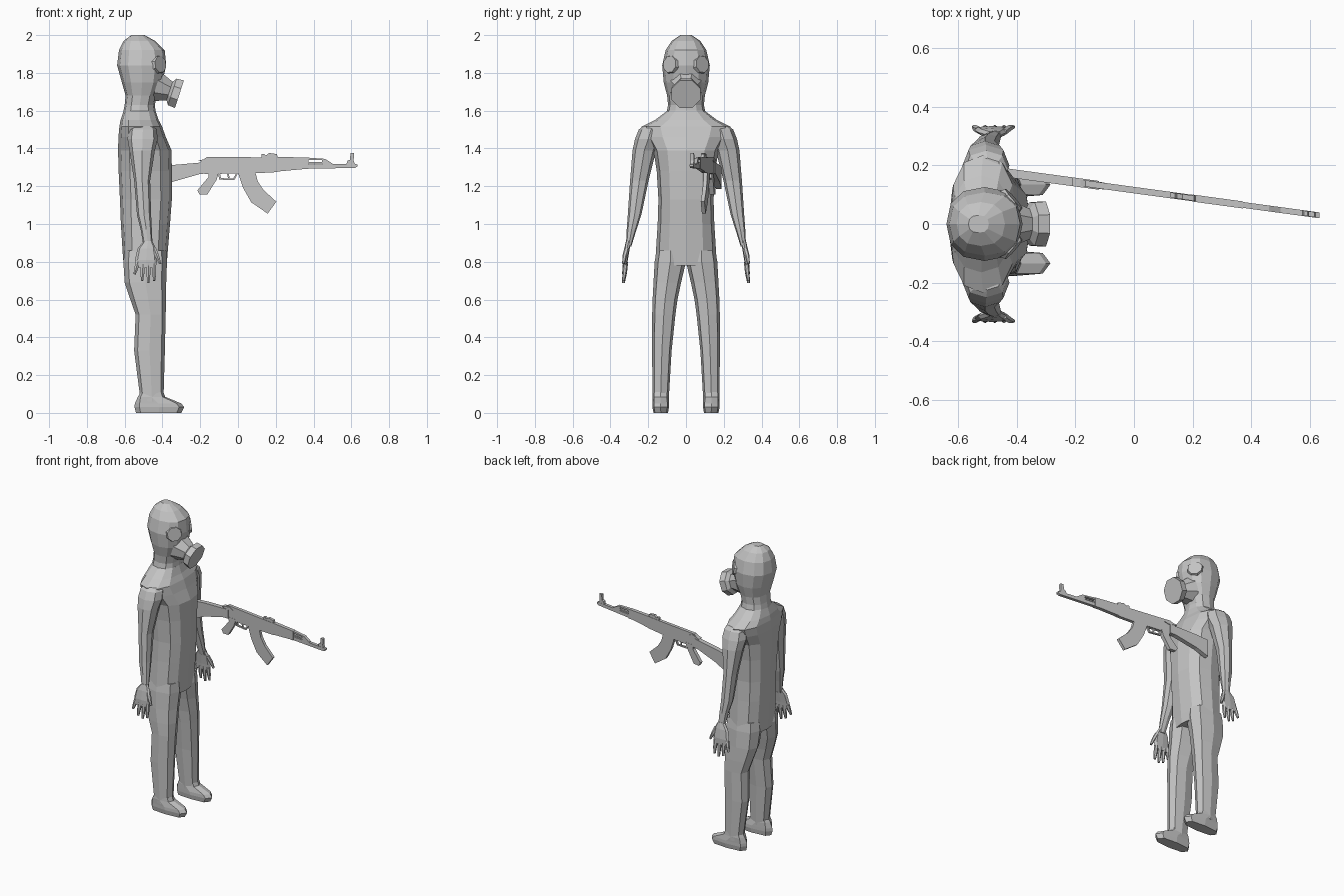
import bpy, bmesh, math
from mathutils import Vector

mat = bpy.data.materials.new("plain grey")
mat.diffuse_color = (0.55, 0.55, 0.55, 1)


def finish(name, bm):
    bmesh.ops.recalc_face_normals(bm, faces=bm.faces)
    me = bpy.data.meshes.new(name)
    bm.to_mesh(me)
    bm.free()
    me.materials.append(mat)
    ob = bpy.data.objects.new(name, me)
    bpy.context.collection.objects.link(ob)
    return ob


def skin(name, rings):
    """Join rings of points into one closed flat-faced body."""
    bm = bmesh.new()
    vs = [[bm.verts.new(p) for p in r] for r in rings]
    n = len(vs[0])
    for a, b in zip(vs, vs[1:]):
        for i in range(n):
            bm.faces.new((a[i], a[(i + 1) % n], b[(i + 1) % n], b[i]))
    bm.faces.new(vs[0])
    bm.faces.new(vs[-1])
    return finish(name, bm)


def oval(n, e):
    """Unit oval, squarer for smaller e."""
    out = []
    for i in range(n):
        a = 2 * math.pi * i / n
        c, s = math.cos(a), math.sin(a)
        out.append((math.copysign(abs(c) ** e, c), math.copysign(abs(s) ** e, s)))
    return out


def stack(name, rows, n=8, e=0.85, side=1):
    """Horizontal ovals, each row = z, x back, x front, y inner, y outer."""
    rings = []
    for z, x0, x1, y0, y1 in rows:
        rings.append([((x0 + x1) / 2 + c * (x1 - x0) / 2,
                       side * ((y0 + y1) / 2 + s * (y1 - y0) / 2), z)
                      for c, s in oval(n, e)])
    return skin(name, rings)


def tube(name, path, n=8):
    """Round sections along a path of (point, radius), all facing along the path."""
    d = (Vector(path[-1][0]) - Vector(path[0][0])).normalized()
    u = d.cross(Vector((0, 1, 0))).normalized()
    v = d.cross(u)
    rings = []
    for p, r in path:
        rings.append([Vector(p) + r * (math.cos(a) * u + math.sin(a) * v)
                      for a in [2 * math.pi * (i + 0.5) / n for i in range(n)]])
    return skin(name, rings)


# head, neck and torso
def centred(rows):
    return [(z, a, b, -w, w) for z, a, b, w in rows]

stack("head", centred([
    (1.58, -0.61, -0.435, 0.105), (1.63, -0.60, -0.44, 0.095), (1.68, -0.595, -0.43, 0.10),
    (1.75, -0.615, -0.40, 0.118), (1.84, -0.64, -0.38, 0.126), (1.92, -0.63, -0.388, 0.108),
    (1.97, -0.605, -0.44, 0.075), (2.0, -0.565, -0.495, 0.03)]), 12)

stack("torso", centred([
    (0.78, -0.605, -0.378, 0.165), (0.84, -0.61, -0.373, 0.16), (1.0, -0.62, -0.36, 0.15),
    (1.13, -0.625, -0.35, 0.146), (1.28, -0.632, -0.35, 0.155), (1.39, -0.635, -0.352, 0.172),
    (1.46, -0.633, -0.382, 0.215), (1.515, -0.628, -0.402, 0.235), (1.55, -0.622, -0.42, 0.165),
    (1.60, -0.605, -0.437, 0.098)]), 12, 0.8)

# breathing mask: snout flaring into a slanted filter
axis = Vector((0.95, 0, -0.31))
tip = Vector((-0.31, 0, 1.687))
tube("mask_filter", [(tip - axis * t, r) for t, r in
                     ((0.13, 0.088), (0.055, 0.056), (0.04, 0.08), (0, 0.083))])

for side, label in ((1, "left"), (-1, "right")):
    # eyepiece
    out = Vector((0.75, side * 0.66, 0.1)).normalized()
    eye = Vector((-0.416, side * 0.082, 1.845))
    tube(label + "_eyepiece", [(eye - out * 0.03, 0.058), (eye + out * 0.008, 0.046)])

    # leg
    stack(label + "_leg", [
        (0.06, -0.515, -0.395, 0.092, 0.178), (0.33, -0.55, -0.387, 0.076, 0.179),
        (0.52, -0.542, -0.383, 0.056, 0.179), (0.60, -0.57, -0.38, 0.045, 0.177),
        (0.69, -0.60, -0.38, 0.026, 0.172), (0.80, -0.607, -0.376, 0.0, 0.166),
        (0.86, -0.60, -0.38, 0.01, 0.155)], 8, 0.75, side)

    # foot
    stack(label + "_foot", [
        (0.0, -0.54, -0.30, 0.095, 0.172), (0.03, -0.548, -0.285, 0.09, 0.178),
        (0.05, -0.546, -0.30, 0.09, 0.178), (0.085, -0.53, -0.385, 0.092, 0.178),
        (0.11, -0.515, -0.395, 0.095, 0.176)], 8, 0.65, side)

    # arm
    stack(label + "_arm", [
        (0.88, -0.50, -0.452, 0.29, 0.318), (0.97, -0.515, -0.456, 0.262, 0.314),
        (1.05, -0.535, -0.46, 0.236, 0.308), (1.23, -0.55, -0.465, 0.198, 0.296),
        (1.39, -0.575, -0.44, 0.158, 0.283), (1.45, -0.585, -0.425, 0.13, 0.27),
        (1.50, -0.578, -0.43, 0.12, 0.25), (1.52, -0.55, -0.45, 0.13, 0.225)], 8, 0.85, side)

    # palm
    stack(label + "_palm", [
        (0.77, -0.535, -0.435, 0.313, 0.333), (0.81, -0.545, -0.428, 0.308, 0.334),
        (0.87, -0.532, -0.434, 0.298, 0.327), (0.91, -0.498, -0.454, 0.289, 0.318)],
        8, 0.75, side)

    # fingers: base x, base z, tip x, tip z
    for i, (bx, bz, tx, tz) in enumerate([
            (-0.53, 0.80, -0.547, 0.735), (-0.503, 0.79, -0.508, 0.70),
            (-0.473, 0.79, -0.475, 0.688), (-0.445, 0.79, -0.443, 0.70),
            (-0.445, 0.87, -0.412, 0.79)]):
        by = side * (0.313 if i == 4 else 0.32)
        mid = Vector(((bx + tx) / 2, side * 0.325, (bz + tz) / 2))
        tube(label + ("_thumb" if i == 4 else "_finger_%d" % (i + 1)),
             [((bx, by, bz), 0.013), (mid, 0.012), ((tx, side * 0.331, tz), 0.007)], 6)


# rifle: side profiles given thickness, following the slanted line of the gun
def plate(name, pts, thick):
    bm = bmesh.new()
    sides = []
    for s in (-0.5, 0.5):
        sides.append([bm.verts.new((x, 0.17 - 0.136 * (x + 0.4) + s * thick, z)) for x, z in pts])
    n = len(pts)
    for vs in sides:
        bm.faces.new(vs)
    for i in range(n):
        j = (i + 1) % n
        bm.faces.new((sides[0][i], sides[0][j], sides[1][j], sides[1][i]))
    return finish(name, bm)


plate("rifle_stock", [(-0.43, 1.30), (-0.35, 1.312), (-0.20, 1.325), (-0.16, 1.33),
                      (-0.16, 1.268), (-0.20, 1.265), (-0.35, 1.222), (-0.43, 1.185)], 0.03)
plate("rifle_receiver", [(-0.205, 1.325), (-0.165, 1.355), (0.125, 1.353), (0.21, 1.353),
                         (0.21, 1.275), (0.08, 1.268), (-0.17, 1.265), (-0.205, 1.27)], 0.022)
plate("rifle_rear_sight", [(0.125, 1.35), (0.125, 1.37), (0.14, 1.37), (0.147, 1.362),
                           (0.165, 1.376), (0.205, 1.37), (0.212, 1.35)], 0.018)
plate("rifle_handguard", [(0.20, 1.355), (0.372, 1.352), (0.372, 1.29), (0.34, 1.29),
                          (0.20, 1.277)], 0.024)
plate("rifle_gas_tube", [(0.36, 1.352), (0.46, 1.345), (0.50, 1.32), (0.50, 1.305),
                         (0.445, 1.305), (0.445, 1.338), (0.36, 1.338)], 0.02)
plate("rifle_tube_rail", [(0.36, 1.328), (0.45, 1.328), (0.45, 1.32), (0.36, 1.32)], 0.014)
plate("rifle_barrel", [(0.34, 1.315), (0.62, 1.318), (0.633, 1.315), (0.633, 1.305),
                       (0.62, 1.297), (0.34, 1.292)], 0.02)
plate("rifle_front_sight", [(0.572, 1.31), (0.58, 1.335), (0.592, 1.34), (0.596, 1.376),
                            (0.615, 1.376), (0.612, 1.335), (0.622, 1.31)], 0.018)
plate("rifle_grip", [(-0.16, 1.28), (-0.155, 1.25), (-0.215, 1.178), (-0.203, 1.155),
                     (-0.162, 1.157), (-0.113, 1.235), (-0.10, 1.28)], 0.024)
plate("rifle_trigger_guard", [(-0.105, 1.268), (-0.10, 1.235), (-0.02, 1.232), (0.0, 1.268),
                              (-0.01, 1.268), (-0.026, 1.24), (-0.09, 1.243), (-0.095, 1.268)], 0.012)
plate("rifle_trigger", [(-0.06, 1.268), (-0.052, 1.243), (-0.045, 1.243), (-0.048, 1.268)], 0.008)
plate("rifle_magazine", [(0.0, 1.28), (0.005, 1.255), (0.025, 1.195), (0.07, 1.115), (0.157, 1.055),
                         (0.203, 1.118), (0.135, 1.18), (0.105, 1.225), (0.09, 1.28)], 0.02)
plate("rifle_bolt_handle", [(-0.21, 1.335), (-0.15, 1.35), (-0.12, 1.335), (-0.15, 1.325)], 0.03)
